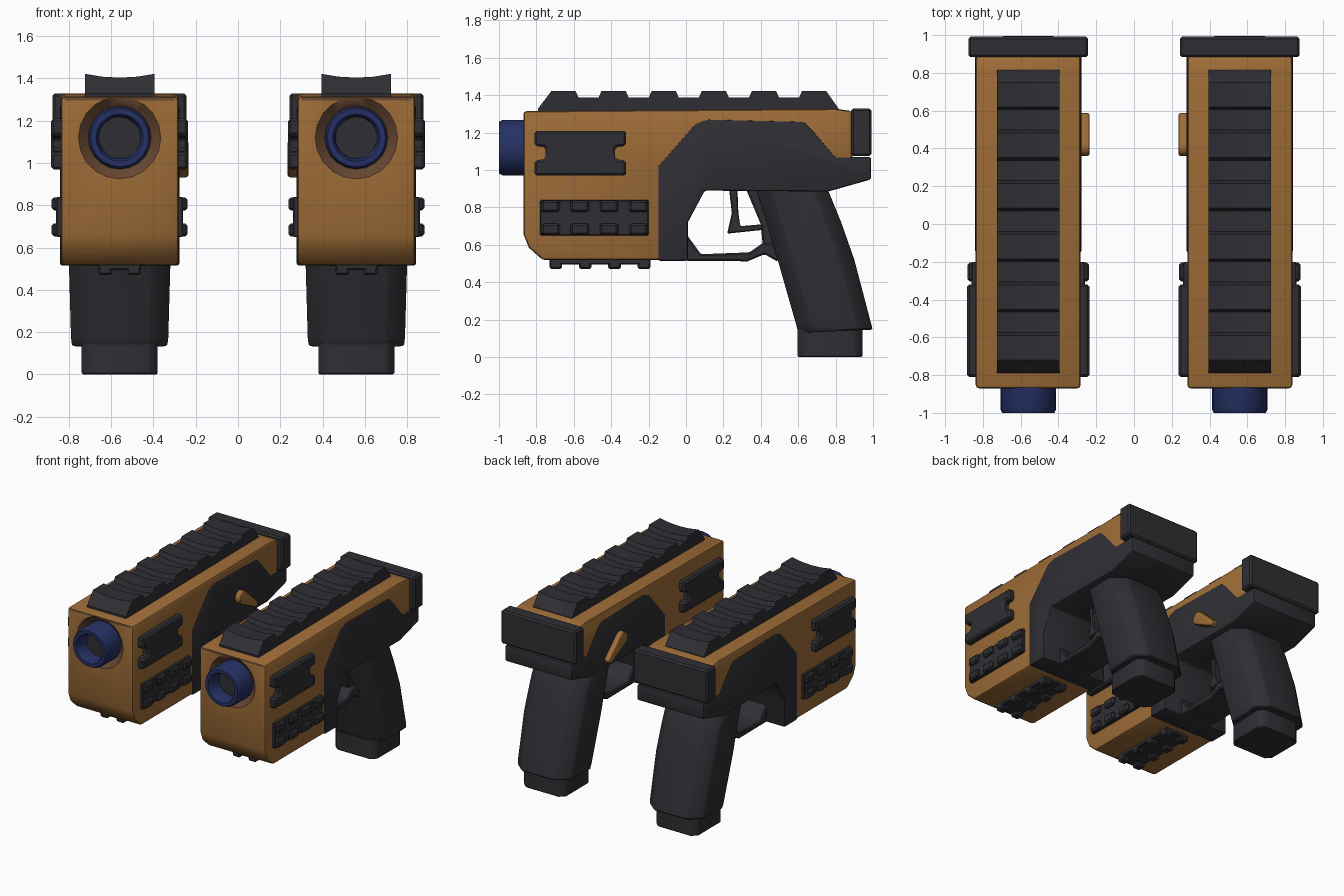
import bpy, bmesh, math

if "Cube" in bpy.data.objects:
    bpy.data.objects.remove(bpy.data.objects["Cube"])

C = 0.56  # x centre of the right-hand pistol; the other is mirrored


def material(name, rgb):
    m = bpy.data.materials.new(name)
    m.diffuse_color = (*rgb, 1)
    m.use_nodes = True
    m.node_tree.nodes["Principled BSDF"].inputs["Base Color"].default_value = m.diffuse_color
    return m


ORANGE = material("burnt orange", (0.34, 0.15, 0.038))
DARK = material("charcoal", (0.028, 0.028, 0.034))
BLUE = material("navy blue", (0.018, 0.03, 0.125))
BROWN = material("dark brown", (0.13, 0.062, 0.032))


def loft(name, rings, mats, bevel=0.0, segs=2, mirror=True):
    """Skin a list of equal-length point rings, cap both ends, mirror across x = 0."""
    bm = bmesh.new()
    vs = [[bm.verts.new((x + C, y, z)) for x, y, z in r] for r in rings]
    n = len(vs[0])
    for a, b in zip(vs, vs[1:]):
        for i in range(n):
            bm.faces.new((a[i], a[(i + 1) % n], b[(i + 1) % n], b[i]))
    bm.faces.new(vs[0])
    end = bm.faces.new(vs[-1])
    end.material_index = len(mats) - 1
    bmesh.ops.recalc_face_normals(bm, faces=bm.faces)
    me = bpy.data.meshes.new(name)
    bm.to_mesh(me)
    bm.free()
    ob = bpy.data.objects.new(name, me)
    bpy.context.collection.objects.link(ob)
    for m in mats:
        me.materials.append(m)
    bpy.ops.object.select_all(action='DESELECT')
    ob.select_set(True)
    bpy.context.view_layer.objects.active = ob
    if bevel:
        b = ob.modifiers.new("bevel", 'BEVEL')
        b.width, b.segments, b.limit_method = bevel, segs, 'ANGLE'
        bpy.ops.object.modifier_apply(modifier="bevel")
    bpy.ops.object.shade_smooth_by_angle(angle=math.radians(32))
    if mirror:
        add_mirror(ob)
    return ob


def add_mirror(ob):
    m = ob.modifiers.new("mirror", 'MIRROR')
    m.use_axis[0] = True
    m.use_mirror_merge = False


def prism(name, pts, x0, x1, mat, bevel=0.0, segs=2, mirror=True):
    return loft(name, [[(x, y, z) for y, z in pts] for x in (x0, x1)], [mat], bevel, segs, mirror)


def box(name, x0, x1, y0, y1, z0, z1, mat, bevel=0.0):
    return prism(name, [(y0, z0), (y1, z0), (y1, z1), (y0, z1)], x0, x1, mat, bevel, 1)


def circle(r, y, z=1.12, n=20):
    return [(r * math.cos(2 * math.pi * i / n), y, z + r * math.sin(2 * math.pi * i / n)) for i in range(n)]


# Orange shell with a dished muzzle recess
body = prism("body", [(-0.87, 1.315), (-0.87, 0.66), (-0.84, 0.585), (-0.765, 0.518), (-0.1, 0.518),
                      (-0.1, 1.0), (0.89, 1.0), (0.89, 1.315), (0.8, 1.328)],
             -0.278, 0.278, ORANGE, 0.018, 2, False)
cutter = loft("recess_cutter", [circle(0.2, -0.9), circle(0.195, -0.87), circle(0.15, -0.83)], [BROWN], mirror=False)
cutter.hide_render = True
cut = body.modifiers.new("recess", 'BOOLEAN')
cut.operation, cut.solver, cut.object = 'DIFFERENCE', 'EXACT', cutter
bpy.context.view_layer.objects.active = body
bpy.ops.object.modifier_apply(modifier="recess")
bpy.data.objects.remove(cutter)
if len(body.data.materials) < 2:
    body.data.materials.append(BROWN)
for p in body.data.polygons:
    c = p.center
    inside = math.hypot(c.x - C, c.z - 1.12) < 0.2 and -0.868 < c.y < -0.8 and c.z < 1.312
    p.material_index = 1 if inside else 0
add_mirror(body)

# Muzzle tube with a dark bore
loft("barrel", [circle(0.148, -0.8), circle(0.148, -0.98), circle(0.138, -1.0), circle(0.112, -1.0),
                circle(0.1, -0.98), circle(0.098, -0.89)], [BLUE, DARK])

# Dark lower frame and trigger guard
prism("frame", [(-0.15, 0.515), (-0.15, 1.02), (0.05, 1.25), (0.12, 1.272), (0.63, 1.26), (0.69, 1.2), (0.8, 1.07),
                (0.99, 1.07), (0.99, 0.95), (0.76, 0.885), (0.1, 0.89), (0.01, 0.72), (0.01, 0.515)],
      -0.283, 0.283, DARK, 0.012)
prism("trigger_guard", [(0.0, 0.515), (0.33, 0.512), (0.42, 0.55), (0.49, 0.51), (0.55, 0.6), (0.41, 0.61),
                        (0.34, 0.56), (0.08, 0.55), (0.0, 0.66)], -0.13, 0.13, DARK, 0.008, 1)
prism("trigger", [(0.23, 0.9), (0.245, 0.77), (0.22, 0.66), (0.41, 0.68), (0.41, 0.71), (0.29, 0.7),
                  (0.28, 0.77), (0.275, 0.9)], -0.05, 0.05, DARK, 0.006, 1)
prism("grip_spine", [(0.32, 0.9), (0.4, 0.71), (0.41, 0.6), (0.52, 0.54), (0.55, 0.9)], -0.09, 0.09, DARK, 0.008, 1)


# Grip lofted through chamfered sections, with a magazine base
def section(z, y0, y1, h, tilt=0.0, cx=0.09, cy=0.08):
    pts = [(-h, y0 + cy), (-h + cx, y0), (h - cx, y0), (h, y0 + cy),
           (h, y1 - cy), (h - cx, y1), (-h + cx, y1), (-h, y1 - cy)]
    return [(x, y, z + tilt * (y - y0)) for x, y in pts]


loft("grip", [section(0.94, 0.36, 0.74, 0.235), section(0.72, 0.43, 0.83, 0.238), section(0.52, 0.49, 0.9, 0.24),
              section(0.17, 0.59, 0.99, 0.23, 0.02), section(0.13, 0.6, 0.998, 0.225, 0.04)], [DARK], 0.008, 1)
loft("magazine_base", [section(z, 0.597, 0.943, 0.18, 0, 0.04, 0.04) for z in (0.0, 0.2)], [DARK], 0.006, 1)

# Rear plate
box("rear_plate", -0.317, 0.317, 0.883, 0.992, 1.075, 1.33, DARK, 0.012)

# Top rail: toothed profile, dished across its width
teeth = [(-0.79, 1.3), (-0.79, 1.33)]
for i in range(6):
    y = -0.72 + 0.268 * i
    if i:
        teeth.append((y - 0.015, 1.388))
    teeth += [(y, 1.422), (y + 0.13, 1.422)]
    if i < 5:
        teeth.append((y + 0.145, 1.388))
teeth += [(0.815, 1.33), (0.815, 1.3)]
loft("top_rail", [[(0.165 * t, y, z - (0.018 * (1 - t * t) if z > 1.35 else 0)) for y, z in teeth]
                  for t in (-1, -0.5, 0, 0.5, 1)], [DARK])

# Side panels and accessory rails on both flanks
for s, side in ((1, "outer"), (-1, "inner")):
    prism("side_panel_" + side, [(-0.81, 0.97), (-0.32, 0.97), (-0.32, 1.05), (-0.38, 1.06), (-0.38, 1.12),
                                 (-0.32, 1.13), (-0.32, 1.21), (-0.81, 1.21), (-0.81, 1.13), (-0.75, 1.12),
                                 (-0.75, 1.06), (-0.81, 1.05)], s * 0.26, s * 0.324, DARK, 0.012, 1)
    box("side_rail_base_" + side, s * 0.26, s * 0.3, -0.78, -0.2, 0.65, 0.84, DARK, 0.005)
    for i in range(4):
        y = -0.775 + 0.157 * i
        for z in (0.652, 0.775):
            box("side_rail_tooth_" + side, s * 0.27, s * 0.322, y, y + 0.1, z, z + 0.063, DARK, 0.012)

# Underside rail
box("under_rail_base", -0.1, 0.1, -0.73, -0.19, 0.495, 0.54, DARK, 0.005)
for i in range(4):
    y = -0.73 + 0.157 * i
    for x in (-0.1, 0.035):
        box("under_rail_tooth", x, x + 0.065, y, y + 0.068, 0.47, 0.52, DARK, 0.01)

# Teardrop safety lever on the inner side only
lever = [(0.41 + 0.05 * math.cos(math.radians(a)), 1.06 + 0.05 * math.sin(math.radians(a)))
         for a in range(50, 251, 25)]
prism("safety_lever", lever + [(0.56, 0.93), (0.59, 0.94), (0.585, 0.965)], -0.325, -0.26, ORANGE, 0.012)
